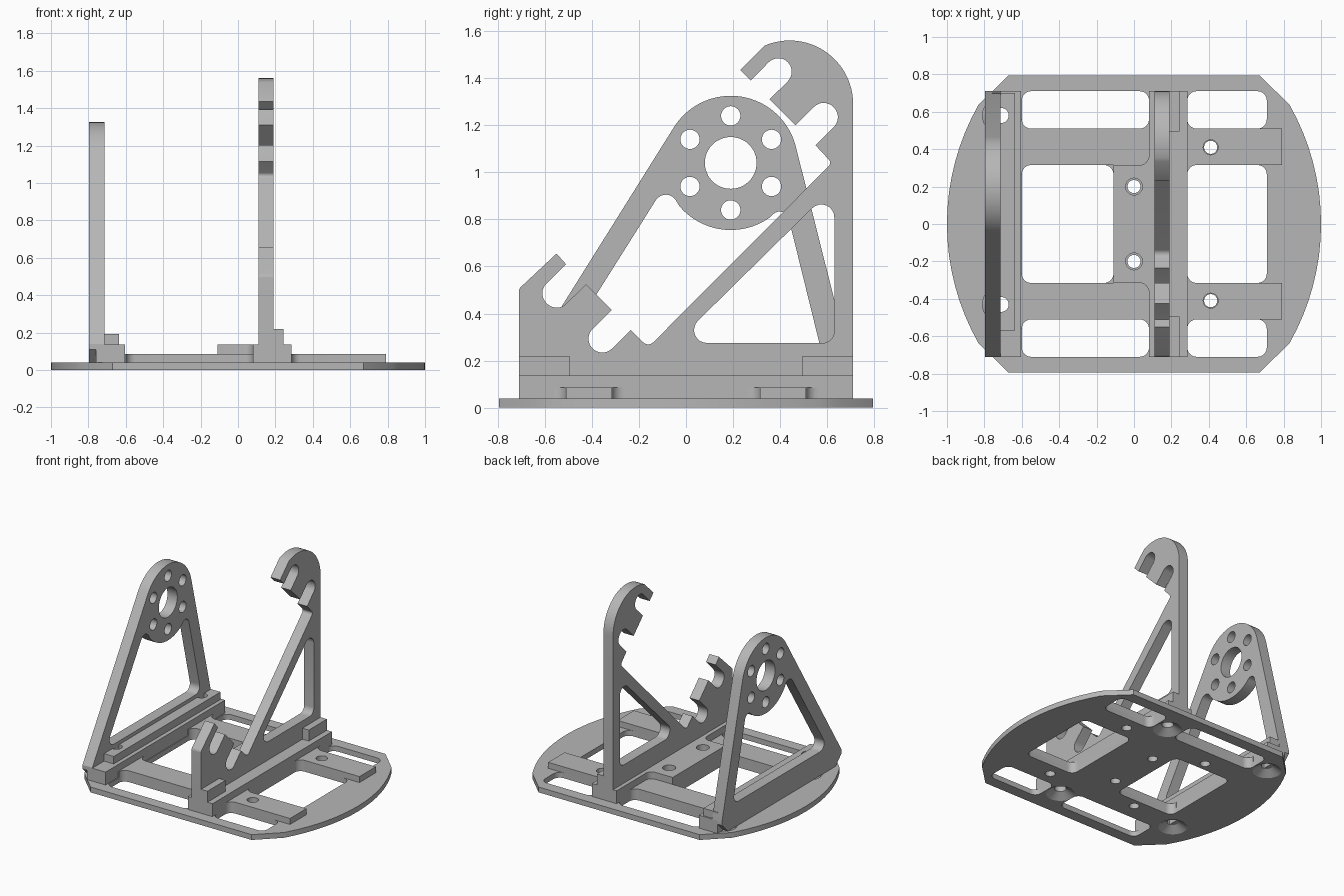
import bpy, bmesh
from math import cos, sin, tan, pi, radians
from mathutils import Matrix, Vector

if "Cube" in bpy.data.objects:
    bpy.data.objects.remove(bpy.data.objects["Cube"])

GREY = (0.47, 0.47, 0.47, 1)
grey = bpy.data.materials.new("matte_grey")
grey.use_nodes = True
grey.diffuse_color = GREY
grey.node_tree.nodes["Principled BSDF"].inputs["Base Color"].default_value = GREY


def arc(cx, cy, r, a0, a1, n=24):
    return [(cx + r * cos(radians(a0 + (a1 - a0) * i / n)),
             cy + r * sin(radians(a0 + (a1 - a0) * i / n))) for i in range(n + 1)]


def circle(cx, cy, r, n=32):
    return arc(cx, cy, r, 0, 360, n)[:-1]


def rounded(pts, radius=0.0):
    """Fillet polygon corners; a point may carry its own radius as a third value."""
    out = []
    for i, p in enumerate(pts):
        r = p[2] if len(p) > 2 else radius
        c, a, b = (Vector(q[:2]) for q in (p, pts[i - 1], pts[(i + 1) % len(pts)]))
        if r == 0:
            out.append(tuple(c))
            continue
        u, v = (a - c).normalized(), (b - c).normalized()
        half = u.angle(v) / 2
        centre = c + (u + v).normalized() * (r / sin(half))
        start = c + u * (r / tan(half)) - centre
        sweep = pi - 2 * half
        if u.x * v.y - u.y * v.x > 0:
            sweep = -sweep
        for k in range(9):
            t = sweep * k / 8
            out.append((centre.x + start.x * cos(t) - start.y * sin(t),
                        centre.y + start.x * sin(t) + start.y * cos(t)))
    return out


def rect(x0, x1, y0, y1, r=0.0):
    return rounded([(x0, y0), (x1, y0), (x1, y1), (x0, y1)], r)


def finish(name, mesh):
    obj = bpy.data.objects.new(name, mesh)
    bpy.context.collection.objects.link(obj)
    mesh.materials.clear()
    mesh.materials.append(grey)
    bpy.ops.object.select_all(action="DESELECT")
    obj.select_set(True)
    bpy.context.view_layer.objects.active = obj
    bpy.ops.object.shade_smooth_by_angle(angle=radians(30))
    return obj


def plate(name, loops, lo, hi, upright=False):
    """Extrude an outline with holes, along z or (upright) along x."""
    curve = bpy.data.curves.new(name, "CURVE")
    curve.dimensions = "2D"
    curve.fill_mode = "BOTH"
    curve.extrude = (hi - lo) / 2
    for loop in loops:
        s = curve.splines.new("POLY")
        s.points.add(len(loop) - 1)
        for p, (x, y) in zip(s.points, loop):
            p.co = (x, y, 0, 1)
        s.use_cyclic_u = True
    temp = bpy.data.objects.new("temp", curve)
    bpy.context.collection.objects.link(temp)
    deps = bpy.context.evaluated_depsgraph_get()
    mesh = bpy.data.meshes.new_from_object(temp.evaluated_get(deps))
    bpy.data.objects.remove(temp)
    mesh.transform(Matrix.Translation((0, 0, (lo + hi) / 2)))
    if upright:
        mesh.transform(Matrix(((0, 0, 1, 0), (1, 0, 0, 0), (0, 1, 0, 0), (0, 0, 0, 1))))
    bm = bmesh.new()
    bm.from_mesh(mesh)
    bmesh.ops.remove_doubles(bm, verts=bm.verts, dist=0.0002)
    bmesh.ops.recalc_face_normals(bm, faces=bm.faces)
    bm.to_mesh(mesh)
    bm.free()
    return finish(name, mesh)


T = 0.04          # base thickness, also bolt hole radius
RAIL_TOP = 0.137
END = 0.71        # half length of rails
hook_bolts = [(0.18, 0.575), (0.18, -0.575)]
ring_bolts = [(-0.71, 0.58), (-0.71, -0.43)]
pad_bolts = [(0, 0.2), (0, -0.2)]
bar_bolts = [(0.41, 0.41), (0.41, -0.41)]
hidden_bolts = [(-0.32, 0.38), (-0.32, -0.38)]


def holes(points, r=T):
    return [circle(x, y, r) for x, y in points]


# Base plate with bulging sides, lightening windows and countersunk holes
side = arc(-0.29, 0, 1.29, -29.7, 29.7, 16)
outline = [(0.67, -0.795)] + side + [(0.67, 0.795), (-0.67, 0.795)]
outline += [(-x, -y) for x, y in side] + [(-0.67, -0.795)]
windows = [rect(-0.6, -0.11, -0.315, 0.315, 0.05), rect(0.285, 0.71, -0.315, 0.315, 0.05)]
for s in (-1, 1):
    y0, y1 = sorted((s * 0.51, s * 0.71))
    windows += [rect(-0.6, 0.08, y0, y1, 0.05), rect(0.285, 0.71, y0, y1, 0.05)]
plate("base_plate", [outline] + windows + holes(hook_bolts + ring_bolts, 0.1)
      + holes(pad_bolts + bar_bolts + hidden_bolts, 0.035), 0, T)

# Conical countersinks in the underside
for i, (x, y) in enumerate(hook_bolts + ring_bolts):
    bm = bmesh.new()
    low, top = ([bm.verts.new((px, py, z)) for px, py in circle(x, y, r)]
                for r, z in ((0.1, 0), (T, T)))
    for k in range(32):
        j = (k + 1) % 32
        bm.faces.new((low[k], top[k], top[j], low[j]))
    mesh = bpy.data.meshes.new("countersink")
    bm.to_mesh(mesh)
    bm.free()
    finish(f"countersink_{i + 1}", mesh)

# Cross bars flaring into the rails
for s, label in ((-1, "front"), (1, "back")):
    y0, y1 = sorted((s * 0.315, s * 0.51))
    f = 0.05
    inner = rounded([(-0.61, y0 - f), (-0.6, y0 - f), (-0.6, y0, f), (0.08, y0, f), (0.08, y0 - f),
                     (0.09, y0 - f), (0.09, y1 + f), (0.08, y1 + f), (0.08, y1, f), (-0.6, y1, f),
                     (-0.6, y1 + f), (-0.61, y1 + f)])
    plate(f"{label}_inner_bar", [inner], T, 0.085)
    outer = rounded([(0.275, y0 - f), (0.285, y0 - f), (0.285, y0, f), (0.79, y0), (0.79, y1),
                     (0.285, y1, f), (0.285, y1 + f), (0.275, y1 + f)])
    bolt = [b for b in bar_bolts if b[1] * s > 0]
    plate(f"{label}_outer_bar", [outer] + holes(bolt, T), T, 0.085)

# Hook rail, its bolt pad and end blocks
plate("hook_rail", [rect(0.08, 0.285, -END, END)] + holes(hook_bolts), T, RAIL_TOP)
pad = rounded([(-0.11, -0.315), (0.08, -0.315, 0.05), (0.08, -0.37), (0.09, -0.37),
               (0.09, 0.37), (0.08, 0.37), (0.08, 0.315, 0.05), (-0.11, 0.315)])
plate("bolt_pad", [pad] + holes(pad_bolts, 0.045), T, RAIL_TOP)
for s, label in ((-1, "front"), (1, "back")):
    y0, y1 = sorted((s * 0.495, s * END))
    plate(f"{label}_rail_block", [rect(0.18, 0.243, y0, y1)], RAIL_TOP, 0.22)

# Ring rail with its raised step
plate("ring_rail", [rect(-0.76, -0.605, -END, END)] + holes(ring_bolts), T, RAIL_TOP)
plate("ring_rail_step", [rect(-0.76, -0.635, -0.57, 0.7)] + holes(ring_bolts), RAIL_TOP, 0.193)

# Upright with two pairs of slanted hooks and a triangular window
hooks = [(-END, RAIL_TOP), (-END, 0.505, 0.03), (-0.55, 0.655), (-0.51, 0.61),
         (-0.634, 0.486, 0.058), (-0.55, 0.401, 0.058), (-0.425, 0.525), (-0.315, 0.415),
         (-0.439, 0.293, 0.058), (-0.355, 0.211, 0.058), (-0.235, 0.33), (-0.16, 0.257, 0.03),
         (0.62, 1.04, 0.02), (0.55, 1.115), (0.669, 1.234, 0.058), (0.585, 1.319, 0.058),
         (0.465, 1.2), (0.355, 1.31), (0.474, 1.428, 0.058), (0.391, 1.508, 0.058),
         (0.275, 1.39), (0.23, 1.435)]
hooks += arc(0.44, 1.29, 0.27, 113, 0) + [(END, RAIL_TOP)]
triangle = [(0.63, 0.275, 0.05), (0.63, 0.94, 0.055), (-0.045, 0.275, 0.055)]
plate("hook_upright", [rounded(hooks), rounded(triangle)], 0.11, 0.19, True)

# Upright with a bolt ring carried on two splayed legs
CY, CZ, R = 0.19, 1.04, 0.285
legs = [(-0.64, T), (-END, 0.11), (-END, 0.14)] + arc(CY, CZ, R, 148, 14, 32)
legs += [(END, 0.14), (END, 0.11), (0.64, T)]
opening = [(-0.545, 0.22, 0.05), (-0.085, 0.95, 0.05)] + arc(CY, CZ, R, 220, 305)
opening += [(0.42, 0.87, 0.04), (0.58, 0.22, 0.05)]
ring = [circle(CY, CZ, 0.11, 48)]
ring += [circle(CY + 0.2 * cos(a * pi / 3 + pi / 6), CZ + 0.2 * sin(a * pi / 3 + pi / 6), 0.041)
         for a in range(6)]
plate("ring_upright", [legs, rounded(opening)] + ring, -0.797, -0.715, True)
